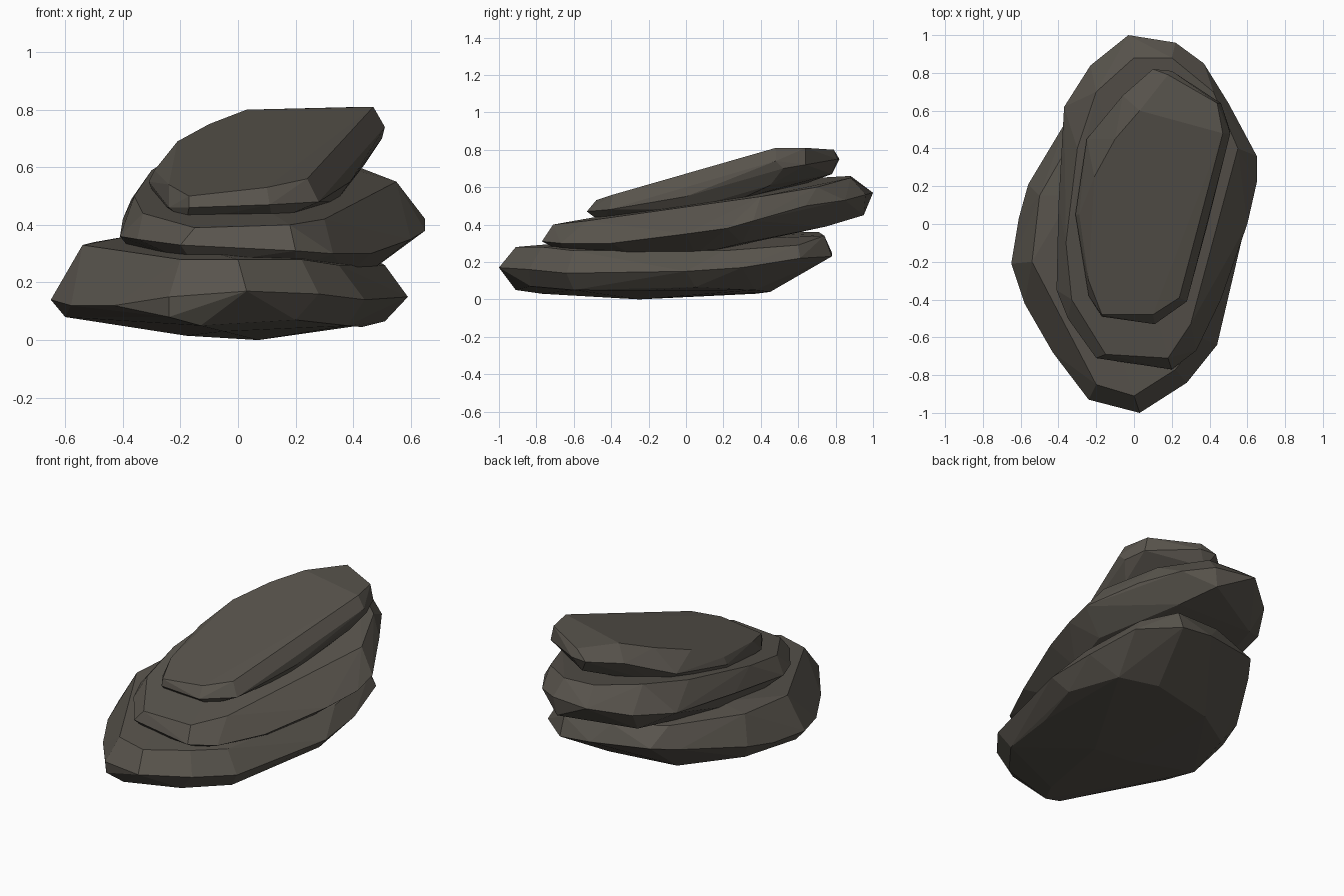
import bpy, bmesh, math

stone = bpy.data.materials.new("dark_brown_stone")
stone.diffuse_color = (0.098, 0.088, 0.073, 1)


def slab(name, rim, top, base):
    """Faceted rock slab: hull around a rim, a top outline and an underside outline."""
    bm = bmesh.new()
    for p in rim + top + base:
        bm.verts.new(p)
    res = bmesh.ops.convex_hull(bm, input=bm.verts[:], use_existing_faces=False)
    junk = {v for k in ("geom_interior", "geom_unused") for v in res[k]
            if isinstance(v, bmesh.types.BMVert)}
    bmesh.ops.delete(bm, geom=list(junk), context='VERTS')
    # merge nearly flat neighbours into larger facets
    bmesh.ops.dissolve_limit(bm, angle_limit=math.radians(3),
                             verts=bm.verts[:], edges=bm.edges[:])
    bmesh.ops.recalc_face_normals(bm, faces=bm.faces[:])
    me = bpy.data.meshes.new(name)
    bm.to_mesh(me)
    bm.free()
    me.materials.append(stone)
    ob = bpy.data.objects.new(name, me)
    bpy.context.collection.objects.link(ob)
    return ob


# Bottom slab: wide, nearly level
slab("bottom_slab",
     rim=[(.03, -1, .17), (-.24, -.93, .15), (-.24, -.92, .08), (-.43, -.68, .12),
          (-.58, -.42, .12), (-.65, -.21, .14), (-.61, .03, .15), (-.56, .21, .18),
          (-.35, .56, .24), (-.25, .7, .27), (.1, .78, .25), (.3, .78, .23),
          (.5, .61, .22), (.57, .3, .17), (.59, 0, .15), (.5, -.37, .14),
          (.44, -.64, .14), (.28, -.84, .16)],
     top=[(0, -.91, .28), (-.2, -.85, .28), (-.54, -.2, .33), (-.5, .15, .34),
          (-.33, .15, .37), (-.27, .55, .36), (0, .71, .36), (.3, .74, .34),
          (.46, .6, .29), (.51, .2, .26), (.42, -.3, .24), (.35, -.6, .26),
          (.22, -.77, .28)],
     base=[(-.13, -.91, .05), (-.05, -.77, .03), (.2, -.83, .07), (.38, -.6, .05),
           (-.6, -.2, .08), (-.5, .15, .08), (-.2, .37, .03), (.07, -.25, 0),
           (-.18, -.25, .015), (.43, -.25, .045), (.51, .05, .065), (.42, .37, .05),
           (.2, .45, .04)])

# Middle slab: tilted up towards the back
slab("middle_slab",
     rim=[(-.2, -.71, .33), (.2, -.77, .31), (.33, -.67, .3), (.46, -.4, .3),
          (.6, 0, .35), (.65, .22, .38), (.65, .36, .42), (.5, .64, .5),
          (.37, .85, .53), (.22, .96, .56), (-.03, 1, .57), (-.23, .84, .52),
          (-.37, .62, .49), (-.4, .1, .42), (-.41, -.35, .36), (-.35, -.5, .35)],
     top=[(-.15, -.69, .39), (.18, -.71, .4), (.3, -.53, .42), (.47, .1, .51),
          (.55, .4, .55), (.42, .7, .6), (.2, .88, .65), (0, .88, .66),
          (-.2, .7, .65), (-.3, .4, .59), (-.36, -.1, .5), (-.33, -.4, .44)],
     base=[(-.15, -.65, .26), (.2, -.65, .25), (.38, -.25, .22), (.46, .05, .24),
           (.5, .3, .3), (.3, .75, .39), (.2, .95, .45), (-.2, .75, .4), (-.36, 0, .3)])

# Top slab: narrow, with a steep flat upper face
slab("top_slab",
     rim=[(-.17, -.49, .46), (.11, -.53, .47), (.28, -.41, .48), (.39, 0, .55),
          (.51, .48, .74), (.5, .52, .7), (.46, .64, .72), (.2, .81, .75),
          (.1, .82, .75), (-.06, .68, .73), (-.25, .45, .63), (-.31, .05, .55),
          (-.24, -.38, .46)],
     top=[(-.17, -.48, .5), (.1, -.48, .53), (.24, -.39, .56), (.47, .48, .81),
          (.44, .64, .81), (.18, .79, .8), (.03, .6, .8), (-.1, .45, .75),
          (-.21, .25, .69), (-.29, .05, .59), (-.24, -.3, .54)],
     base=[(-.18, -.43, .41), (.12, -.45, .41), (.34, 0, .48), (.38, .3, .54),
           (.44, .45, .61), (.15, .78, .67), (-.15, .5, .57), (-.28, 0, .47)])
